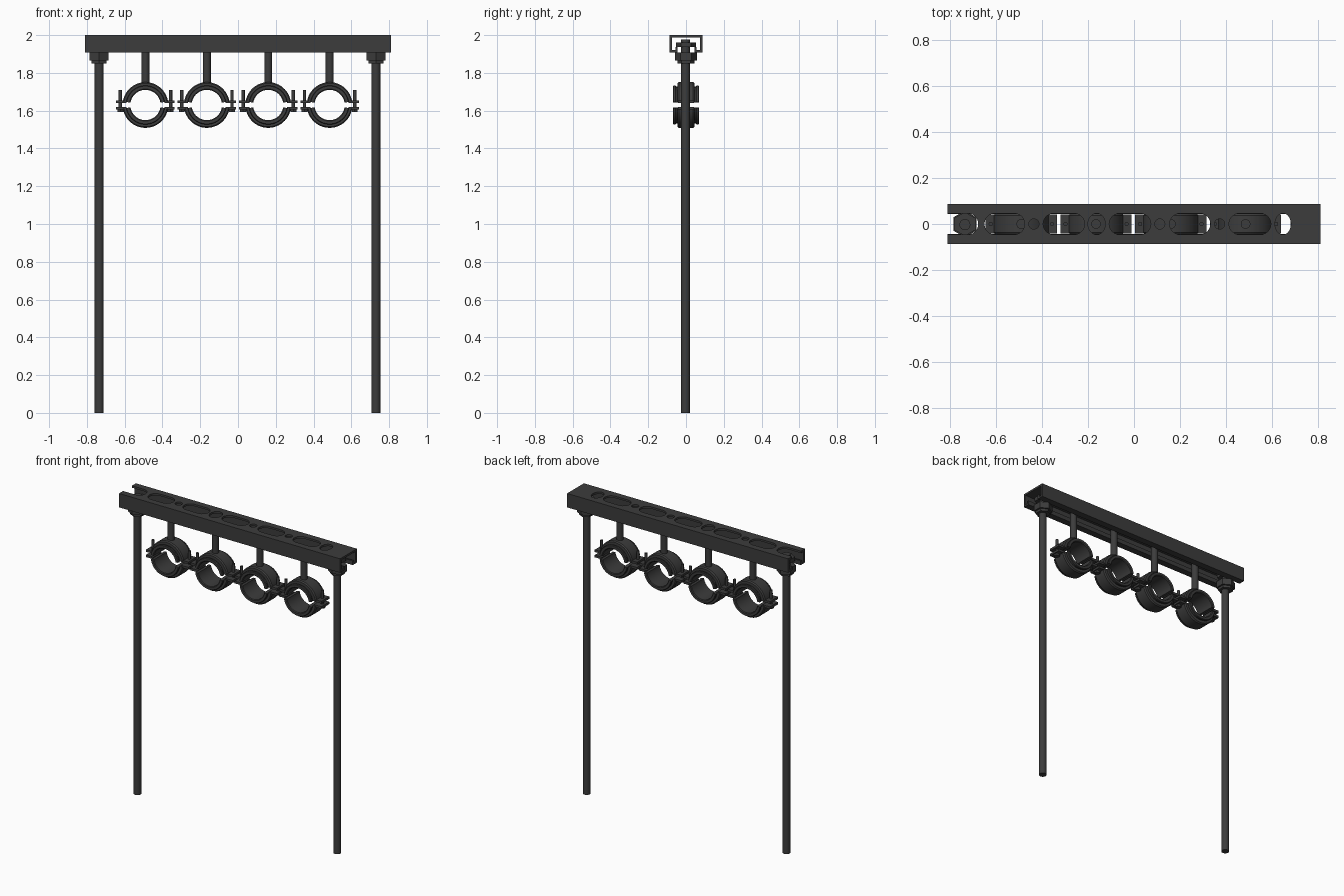
import bpy, bmesh, math
from mathutils import Matrix, Vector

if "Cube" in bpy.data.objects:
    bpy.data.objects.remove(bpy.data.objects["Cube"])


def finish(name, bm, smooth=True):
    bmesh.ops.recalc_face_normals(bm, faces=bm.faces)
    me = bpy.data.meshes.new(name)
    bm.to_mesh(me)
    bm.free()
    ob = bpy.data.objects.new(name, me)
    bpy.context.collection.objects.link(ob)
    bpy.ops.object.select_all(action='DESELECT')
    ob.select_set(True)
    bpy.context.view_layer.objects.active = ob
    if smooth:
        bpy.ops.object.shade_smooth_by_angle(angle=math.radians(35))
    return ob


def cyl(bm, x, y, z0, z1, r, n=16, rot=0.0):
    m = Matrix.Translation((x, y, (z0 + z1) / 2)) @ Matrix.Rotation(rot, 4, 'Z')
    bmesh.ops.create_cone(bm, cap_ends=True, segments=n, radius1=r, radius2=r,
                          depth=z1 - z0, matrix=m)


def box(bm, x0, x1, y0, y1, z0, z1):
    m = Matrix.Translation(((x0 + x1) / 2, (y0 + y1) / 2, (z0 + z1) / 2)) \
        @ Matrix.Diagonal((x1 - x0, y1 - y0, z1 - z0, 1))
    bmesh.ops.create_cube(bm, size=1, matrix=m)


def prism(bm, pts, offset):
    f = bm.faces.new([bm.verts.new(p) for p in pts])
    ext = bmesh.ops.extrude_face_region(bm, geom=[f], use_keep_orig=True)
    vs = [g for g in ext['geom'] if isinstance(g, bmesh.types.BMVert)]
    bmesh.ops.translate(bm, verts=vs, vec=offset)


def half_ring(bm, profile, cx, cz, a0, a1, n=24):
    # closed (radius, y) profile swept around the y axis
    rings = []
    for i in range(n + 1):
        a = math.radians(a0 + (a1 - a0) * i / n)
        rings.append([bm.verts.new((cx + r * math.cos(a), y, cz + r * math.sin(a)))
                      for r, y in profile])
    k = len(profile)
    for p, q in zip(rings, rings[1:]):
        for j in range(k):
            bm.faces.new((p[j], p[(j + 1) % k], q[(j + 1) % k], q[j]))
    bm.faces.new(rings[0])
    bm.faces.new(rings[-1])


# Strut channel: C profile with inturned lips
half = [(0.088, 2.0), (0.088, 1.908), (0.044, 1.908), (0.044, 1.936),
        (0.055, 1.936), (0.055, 1.92), (0.075, 1.92), (0.075, 1.987)]
outline = half + [(-y, z) for y, z in reversed(half)]
bm = bmesh.new()
prism(bm, [(-0.81, y, z) for y, z in outline], (1.62, 0, 0))
channel = finish("strut_channel", bm, smooth=False)

# Slots and holes punched through the top, left one open-ended
bm = bmesh.new()
slots = [(-0.95, -0.677, 0.046), (-0.65, -0.475, 0.046), (-0.457, -0.413, 0.022),
         (-0.395, -0.215, 0.046), (-0.2, -0.125, 0.046), (-0.108, 0.073, 0.046),
         (0.09, 0.134, 0.022), (0.155, 0.332, 0.046), (0.35, 0.394, 0.022),
         (0.413, 0.595, 0.046), (0.613, 0.682, 0.046)]
for x0, x1, w in slots:
    rx = min(w, (x1 - x0) / 2 - 0.0005)
    pts = []
    for cx, start in ((x1 - rx, -90), (x0 + rx, 90)):
        for i in range(13):
            a = math.radians(start + 15 * i)
            pts.append((cx + rx * math.cos(a), w * math.sin(a), 1.96))
    prism(bm, pts, (0, 0, 0.1))
cutter = finish("slot_cutter", bm, smooth=False)
mod = channel.modifiers.new("slots", 'BOOLEAN')
mod.operation = 'DIFFERENCE'
mod.solver = 'EXACT'
mod.object = cutter
bpy.context.view_layer.objects.active = channel
bpy.ops.object.modifier_apply(modifier=mod.name)
bpy.data.objects.remove(cutter)

# Support rods with nuts below and inside the channel
for side, x in (("left", -0.735), ("right", 0.73)):
    bm = bmesh.new()
    cyl(bm, x, -0.003, 0, 1.978, 0.024, 16)
    finish(side + "_support_rod", bm)
    bm = bmesh.new()
    cyl(bm, x, 0, 1.85, 1.9, 0.046, 6)
    cyl(bm, x, 0, 1.866, 1.908, 0.058, 6)
    cyl(bm, x, 0, 1.936, 1.962, 0.052, 6)
    finish(side + "_rod_nuts", bm)

# Pipe clamps: two lined half bands, ears, bolts and a hanger stem
side_profile = [(0.08, 0.066), (0.085, 0.07), (0.1, 0.07), (0.103, 0.066),
                (0.103, 0.056), (0.097, 0.052), (0.097, 0.046), (0.115, 0.046),
                (0.121, 0.038)]
ring_profile = side_profile + [(r, -y) for r, y in reversed(side_profile)]
for i in range(4):
    cx, cz = -0.49 + 0.325 * i, 1.63
    for name, a, s in (("upper", 9, 1), ("lower", 189, -1)):
        bm = bmesh.new()
        half_ring(bm, ring_profile, cx, cz, a, a + 162)
        for e in (-1, 1):
            xs = sorted((cx + e * 0.1, cx + e * 0.155))
            zs = sorted((cz + s * 0.01, cz + s * 0.025))
            box(bm, xs[0], xs[1], -0.042, 0.042, zs[0], zs[1])
        finish(f"clamp_{i + 1}_{name}_half", bm)
    bm = bmesh.new()
    for e in (-1, 1):
        cyl(bm, cx + e * 0.133, 0, 1.592, 1.71, 0.009, 12)
        cyl(bm, cx + e * 0.133, 0, 1.592, 1.606, 0.018, 6)
    finish(f"clamp_{i + 1}_bolts", bm)
    bm = bmesh.new()
    cyl(bm, cx, 0, 1.735, 1.945, 0.021, 16)
    finish(f"clamp_{i + 1}_hanger_stem", bm)

# Uniform dark grey finish
mat = bpy.data.materials.new("dark_grey")
mat.diffuse_color = (0.045, 0.045, 0.045, 1)
mat.use_nodes = True
mat.node_tree.nodes["Principled BSDF"].inputs["Base Color"].default_value = mat.diffuse_color
for ob in bpy.data.objects:
    ob.data.materials.clear()
    ob.data.materials.append(mat)
